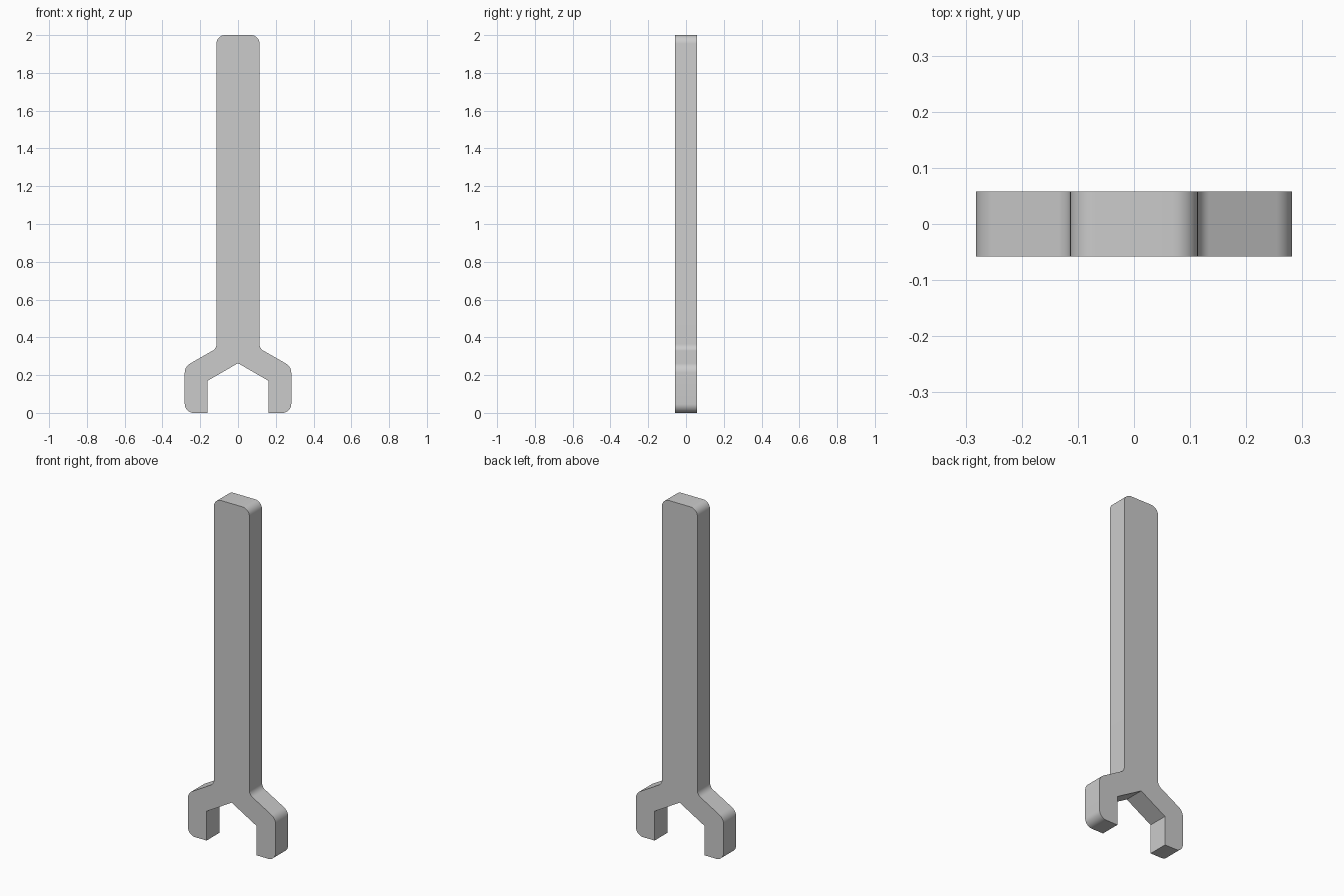
import bpy, bmesh
from math import radians, sin, tan
from mathutils import Vector

cube = bpy.data.objects.get("Cube")
if cube:
    bpy.data.objects.remove(cube, do_unlink=True)

DEPTH = 0.116
STEPS = 8

grey = bpy.data.materials.new("light grey")
grey.use_nodes = True
colour = (0.6, 0.6, 0.6, 1)
grey.diffuse_color = colour
grey.node_tree.nodes["Principled BSDF"].inputs["Base Color"].default_value = colour


def fillet(before, corner, after, radius):
    """Points of an arc of the given radius rounding one corner."""
    if radius == 0:
        return [corner]
    a, b = (before - corner).normalized(), (after - corner).normalized()
    half = a.angle(b) / 2
    centre = corner + (a + b).normalized() * radius / sin(half)
    start = (corner + a * radius / tan(half) - centre).normalized()
    end = (corner + b * radius / tan(half) - centre).normalized()
    return [centre + start.slerp(end, i / STEPS) * radius for i in range(STEPS + 1)]


# Right half of the outline from the jaw to the handle end: x, z, corner radius
half_outline = [
    (0.161, 0.170, 0), (0.161, 0, 0), (0.282, 0, 0.047), (0.282, 0.245, 0.055),
    (0.114, 0.341, 0.04), (0.114, 2, 0.045),
]
outline = [(0, 0.263, 0)] + half_outline + [(-x, z, r) for x, z, r in reversed(half_outline)]
corners = [Vector((x, z)) for x, z, r in outline]
points = []
for i, (x, z, radius) in enumerate(outline):
    points += fillet(corners[i - 1], corners[i], corners[(i + 1) % len(corners)], radius)

# Extrude the outline into the flat wrench body
bm = bmesh.new()
face = bm.faces.new([bm.verts.new((p.x, -DEPTH / 2, p.y)) for p in points])
extruded = bmesh.ops.extrude_face_region(bm, geom=[face], use_keep_orig=True)
moved = [g for g in extruded["geom"] if isinstance(g, bmesh.types.BMVert)]
bmesh.ops.translate(bm, verts=moved, vec=(0, DEPTH, 0))
bmesh.ops.recalc_face_normals(bm, faces=bm.faces)
mesh = bpy.data.meshes.new("wrench_body")
bm.to_mesh(mesh)
bm.free()
mesh.materials.append(grey)
body = bpy.data.objects.new("wrench_body", mesh)
bpy.context.collection.objects.link(body)

# Smooth the rounded corners while keeping the rims sharp
bpy.ops.object.select_all(action="DESELECT")
body.select_set(True)
bpy.context.view_layer.objects.active = body
bpy.ops.object.shade_smooth_by_angle(angle=radians(25))
